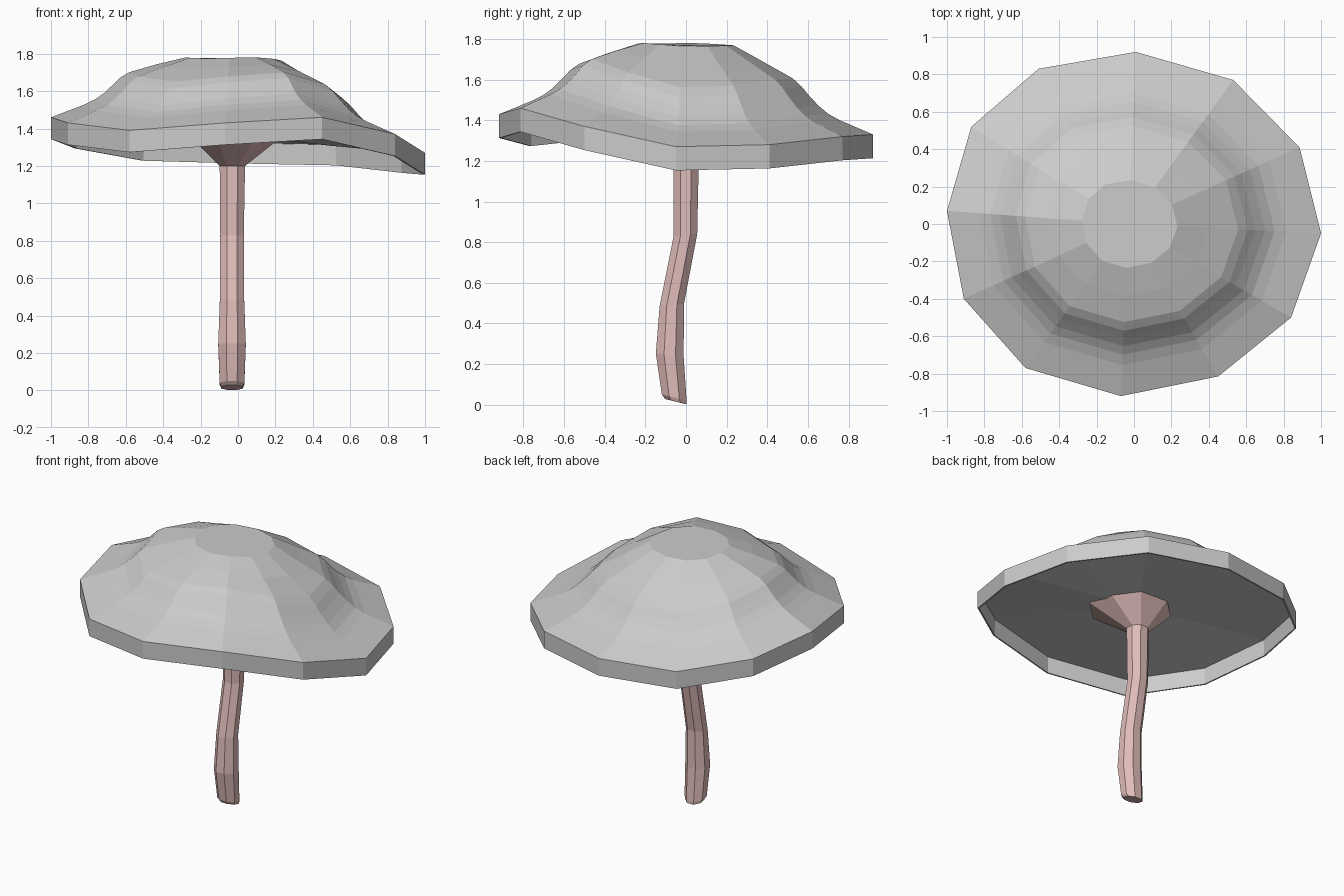
import bpy, bmesh, math

if "Cube" in bpy.data.objects:
    bpy.data.objects.remove(bpy.data.objects["Cube"])


def loft(name, rings, mat=None):
    """Skin a list of equal-sized vertex rings and close both ends."""
    bm = bmesh.new()
    loops = [[bm.verts.new(p) for p in ring] for ring in rings]
    n = len(loops[0])
    for a, b in zip(loops, loops[1:]):
        for i in range(n):
            j = (i + 1) % n
            bm.faces.new((a[i], a[j], b[j], b[i]))
    bm.faces.new(loops[0])
    bm.faces.new(loops[-1])
    bmesh.ops.recalc_face_normals(bm, faces=bm.faces)
    mesh = bpy.data.meshes.new(name)
    bm.to_mesh(mesh)
    bm.free()
    obj = bpy.data.objects.new(name, mesh)
    bpy.context.collection.objects.link(obj)
    if mat:
        mesh.materials.append(mat)
    return obj


# Wavy, tilted cap rim: x, y, z of the upper edge
rim = [(1.0, -.05, 1.27), (.885, .41, 1.28), (.53, .77, 1.32), (.01, .92, 1.33),
       (-.51, .83, 1.345), (-.87, .52, 1.41), (-1.0, .07, 1.46), (-.91, -.40, 1.43),
       (-.58, -.77, 1.39), (-.07, -.92, 1.43), (.45, -.815, 1.46), (.84, -.50, 1.37)]
MEAN = 1.365

# Cap profile: radius fraction, mean height, how much of the rim wave is kept.
# The outer skirt turns back up inside to a recessed underside.
profile = [(.255, 1.772, .09), (.42, 1.70, .45), (.57, 1.632, .72), (.62, 1.593, .82),
           (.66, 1.55, .87), (.71, 1.502, .9), (.76, 1.465, .94), (.82, 1.435, .96),
           (1, 1.365, 1), (1, 1.248, 1), (.99, 1.248, 1), (.985, 1.358, 1),
           (.56, 1.36, .6), (.2, 1.362, .2)]
cap_rings = [[(x * f - .03 * (1 - f), y * f, h + (z - MEAN) * w) for x, y, z in rim]
             for f, h, w in profile]
loft("mushroom_cap", cap_rings)

# Curved stem with a slanted foot and a flared collar: x, y, z, radius, slant
pink = bpy.data.materials.new("stem_pink")
pink.diffuse_color = (.75, .51, .49, 1)
pink.use_nodes = True
pink.node_tree.nodes["Principled BSDF"].inputs["Base Color"].default_value = pink.diffuse_color
path = [(-.032, -.05, .015, .057, -.25), (-.032, -.058, .035, .066, -.25),
        (-.032, -.08, .245, .074, -.1), (-.032, -.07, .49, .065, .1),
        (-.032, -.003, .835, .063, .1), (-.03, 0, 1.20, .068, 0),
        (-.01, -.05, 1.36, .25, 0)]
stem_rings = []
for cx, cy, cz, r, slant in path:
    ring = []
    for i in range(8):
        a = math.tau * (i + .5) / 8
        dy = r * math.sin(a)
        ring.append((cx + r * math.cos(a) * 1.08, cy + dy, cz + dy * slant))
    stem_rings.append(ring)
loft("mushroom_stem", stem_rings, pink)
